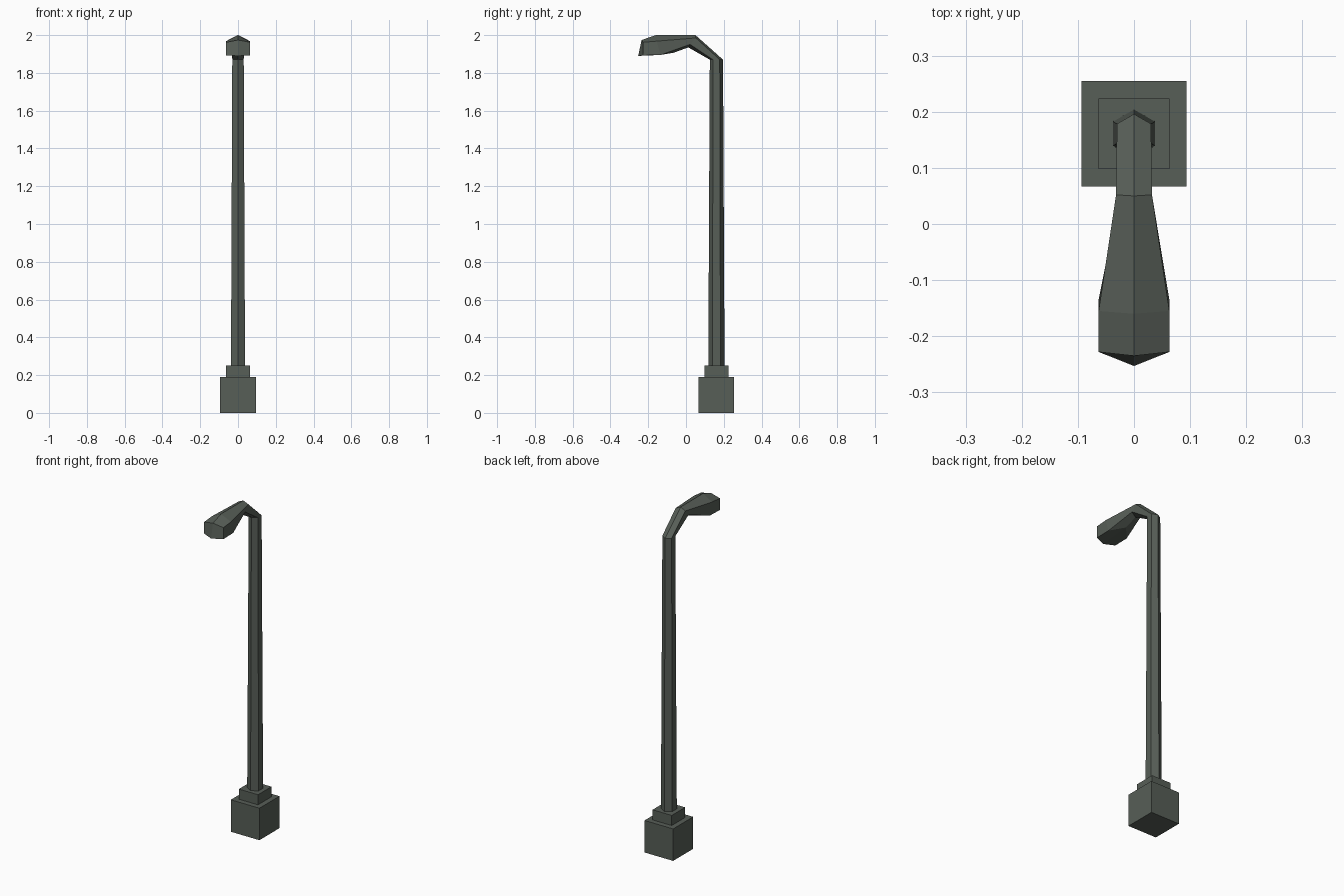
import bpy, bmesh

if "Cube" in bpy.data.objects:
    bpy.data.objects.remove(bpy.data.objects["Cube"])

metal = bpy.data.materials.new("grey green metal")
metal.diffuse_color = (0.095, 0.112, 0.095, 1)
metal.use_nodes = True
metal.node_tree.nodes["Principled BSDF"].inputs["Base Color"].default_value = metal.diffuse_color
CY = 0.161  # y position of the post axis


def finish(name, bm):
    bmesh.ops.recalc_face_normals(bm, faces=bm.faces)
    me = bpy.data.meshes.new(name)
    bm.to_mesh(me)
    bm.free()
    me.materials.append(metal)
    ob = bpy.data.objects.new(name, me)
    bpy.context.collection.objects.link(ob)


def box(name, half, z0, z1):
    bm = bmesh.new()
    bmesh.ops.create_cube(bm, size=1)
    for v in bm.verts:
        v.co = (v.co.x * 2 * half, v.co.y * 2 * half + CY, z0 + (v.co.z + 0.5) * (z1 - z0))
    finish(name, bm)


def hex_ring(bm, half_x, back, upper, lower, front):
    """Mirrored six-sided section: four (y, z) points, the middle two on both sides."""
    pts = [(0, *back), (half_x, *upper), (half_x, *lower),
           (0, *front), (-half_x, *lower), (-half_x, *upper)]
    return [bm.verts.new(p) for p in pts]


def post_ring(bm, r, z):
    return hex_ring(bm, r * 0.866, (CY + r, z), (CY + r / 2, z), (CY - r / 2, z), (CY - r, z))


# Stepped base
box("base_block", 0.094, 0, 0.19)
box("base_step", 0.063, 0.19, 0.25)

# Tapered six-sided post, bent arm and lamp head as one lofted skin
bm = bmesh.new()
rings = [
    post_ring(bm, 0.043, 0.25),
    post_ring(bm, 0.035, 1.87),
    # bend at the top of the arm
    hex_ring(bm, 0.032, (0.05, 2.0), (0.052, 1.985), (0.022, 1.951), (0.012, 1.935)),
    # widest part of the head
    hex_ring(bm, 0.063, (-0.16, 2.0), (-0.155, 1.968), (-0.135, 1.895), (-0.065, 1.907)),
    # pointed front end
    hex_ring(bm, 0.063, (-0.235, 1.974), (-0.228, 1.962), (-0.228, 1.893), (-0.253, 1.89)),
]
for a, b in zip(rings, rings[1:]):
    for i in range(6):
        j = (i + 1) % 6
        bm.faces.new((a[i], a[j], b[j], b[i]))
bm.faces.new(rings[0])
# front end split along the middle
t, ur, lr, c, ll, ul = rings[-1]
bm.faces.new((t, ur, lr, c))
bm.faces.new((t, c, ll, ul))
finish("post_and_lamp_head", bm)
